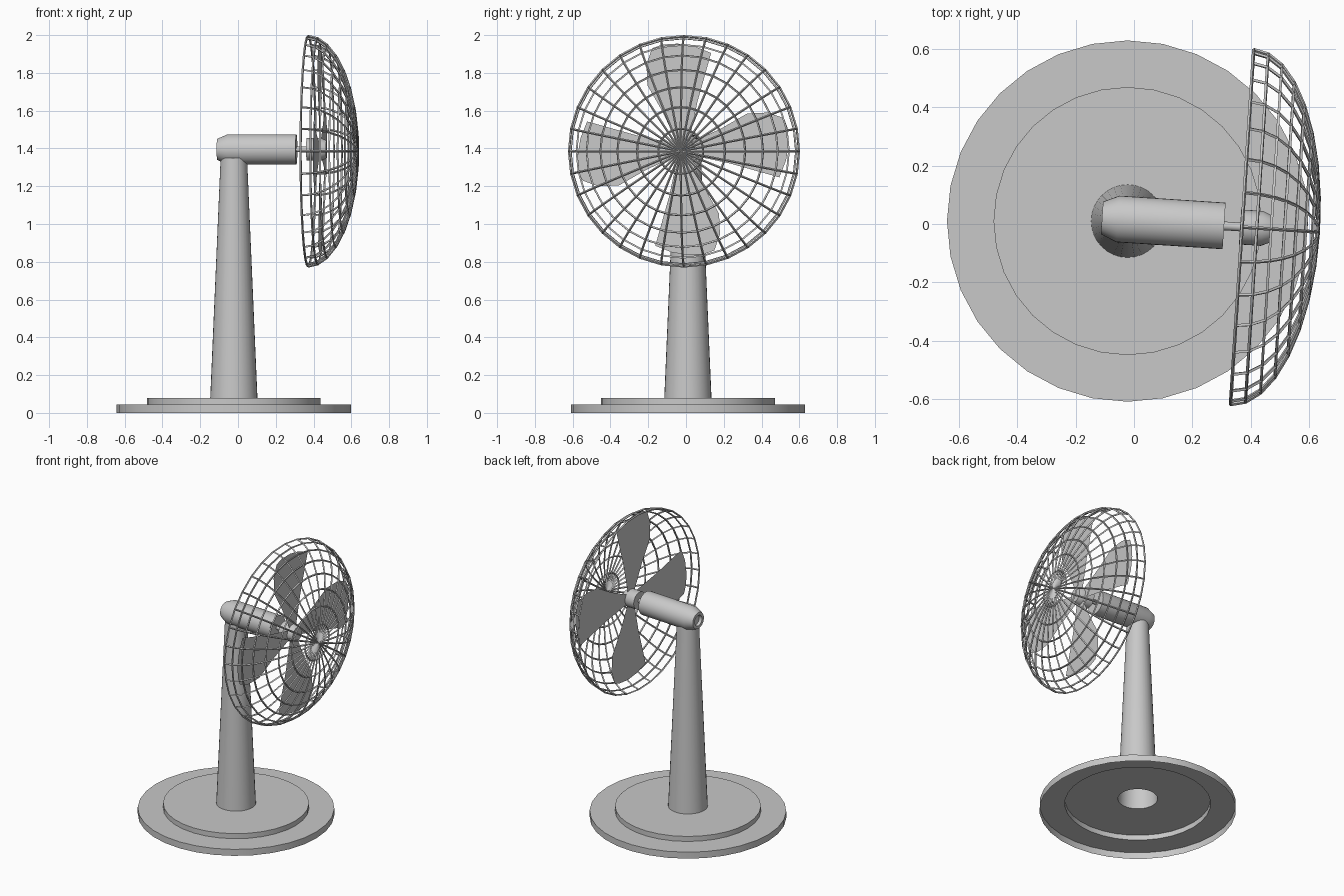
import bpy, bmesh, math
from mathutils import Matrix

if "Cube" in bpy.data.objects:
    bpy.data.objects.remove(bpy.data.objects["Cube"])

grey = bpy.data.materials.new("light_grey")
grey.diffuse_color = (0.58, 0.58, 0.58, 1)
grey.use_nodes = True
grey.node_tree.nodes["Principled BSDF"].inputs["Base Color"].default_value = grey.diffuse_color

# Fan head frame: local x runs forward along the motor, turned slightly
HEAD = Matrix.Translation((-0.02, 0.015, 1.395)) @ Matrix.Rotation(math.radians(-3.75), 4, 'Z')


def finish(name, bm, matrix, smooth=True):
    me = bpy.data.meshes.new(name)
    bm.to_mesh(me)
    bm.free()
    if smooth:
        me.shade_smooth()
        me.set_sharp_from_angle(angle=math.radians(30))
    me.materials.append(grey)
    ob = bpy.data.objects.new(name, me)
    bpy.context.collection.objects.link(ob)
    ob.matrix_world = matrix
    return ob


def lathe(name, profile, matrix, axis='Z', sides=32, caps=(False, False)):
    """Revolve (radius, height) points; optionally cap first and last ring."""
    bm = bmesh.new()
    rings = []
    for r, h in profile:
        ring = []
        for i in range(sides):
            a = 2 * math.pi * i / sides
            c, s = r * math.cos(a), r * math.sin(a)
            ring.append(bm.verts.new((c, s, h) if axis == 'Z' else (h, c, s)))
        rings.append(ring)
    for lo, hi in zip(rings, rings[1:]):
        for i in range(sides):
            j = (i + 1) % sides
            bm.faces.new((lo[i], lo[j], hi[j], hi[i]))
    if caps[0]:
        bm.faces.new(rings[0][::-1])
    if caps[1]:
        bm.faces.new(rings[-1])
    return finish(name, bm, matrix)


# Stepped base, open underneath, and hollow tapered post
stand = Matrix.Translation((-0.022, 0.01, 0))
lathe("stepped_base", [(0.62, 0), (0.62, 0.045), (0.46, 0.045), (0.46, 0.08), (0.125, 0.08)], stand)
lathe("post", [(0.125, 0.08), (0.07, 1.35)], stand)

# Motor housing with bevelled, recessed rear end
lathe("motor_housing", [(0.033, -0.07), (0.036, -0.09), (0.056, -0.09), (0.08, -0.035), (0.08, 0.33)],
      HEAD, 'X', caps=(True, True))

# Drive shaft and blade hub
lathe("shaft", [(0.015, 0.32), (0.015, 0.40)], HEAD, 'X', sides=16)
lathe("hub", [(0.06, 0.385), (0.06, 0.46), (0.047, 0.49)], HEAD, 'X', caps=(True, True))

# Four flat blades
outline = [(0.03, 0.04), (0.075, 0.25), (0.148, 0.51), (0.06, 0.545), (-0.03, 0.56), (-0.11, 0.555),
           (-0.165, 0.535), (-0.195, 0.45), (-0.19, 0.34), (-0.11, 0.20), (-0.035, 0.04)]
for k in range(4):
    bm = bmesh.new()
    bm.faces.new([bm.verts.new((0.455, y, z)) for y, z in outline])
    finish(f"blade_{k + 1}", bm, HEAD @ Matrix.Rotation(k * math.pi / 2, 4, 'X'), smooth=False)

# Wire cage: squashed half sphere turned into wires
bm = bmesh.new()
bmesh.ops.create_uvsphere(bm, u_segments=32, v_segments=16, radius=1)
bmesh.ops.delete(bm, geom=[v for v in bm.verts if v.co.z < -0.01], context='VERTS')
cage_matrix = Matrix.Rotation(math.pi / 2, 4, 'Y')
bmesh.ops.transform(bm, matrix=Matrix.Translation((0.392, 0, -0.01)) @ cage_matrix
                    @ Matrix.Diagonal((0.61, 0.61, 0.262, 1)), verts=bm.verts)
cage = finish("wire_cage", bm, HEAD, smooth=False)
wire = cage.modifiers.new("wires", 'WIREFRAME')
wire.thickness = 0.012
wire.offset = 0
wire.use_boundary = True
